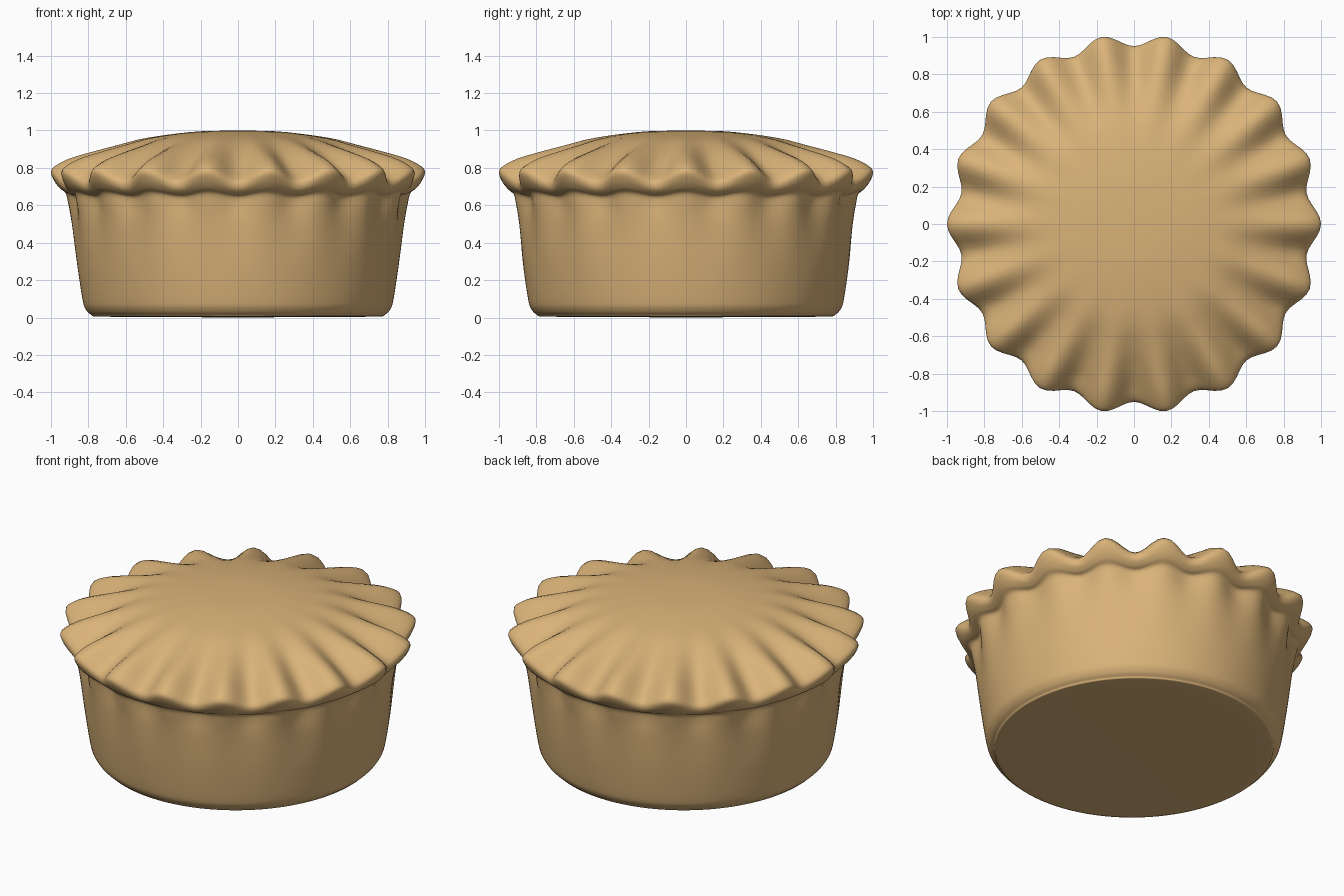
import bpy, bmesh, math

if "Cube" in bpy.data.objects:
    bpy.data.objects.remove(bpy.data.objects["Cube"])

LOBES, SEG, STEPS = 18, 180, 4

# Profile points: (peak radius, peak z, valley radius, valley z), bottom to top
PROFILE = [
    (0.40, 0.003, 0.40, 0.003),
    (0.74, 0.005, 0.74, 0.005),
    (0.785, 0.015, 0.785, 0.015),
    (0.815, 0.045, 0.815, 0.045),
    (0.832, 0.10, 0.832, 0.10),
    (0.862, 0.30, 0.860, 0.30),
    (0.888, 0.50, 0.874, 0.50),
    (0.908, 0.61, 0.872, 0.60),
    (0.922, 0.665, 0.878, 0.645),
    (0.955, 0.693, 0.905, 0.660),
    (0.985, 0.735, 0.932, 0.685),
    (1.000, 0.780, 0.935, 0.718),
    (0.975, 0.812, 0.910, 0.745),
    (0.900, 0.850, 0.850, 0.780),
    (0.790, 0.883, 0.760, 0.835),
    (0.650, 0.920, 0.640, 0.900),
    (0.490, 0.960, 0.490, 0.957),
    (0.250, 0.992, 0.250, 0.992),
    (0.080, 0.999, 0.080, 0.999),
]


def spline(pts, steps):
    """Smooth curve passing through every profile point."""
    out = []
    for i in range(len(pts) - 1):
        a, b = pts[max(i - 1, 0)], pts[i]
        c, d = pts[i + 1], pts[min(i + 2, len(pts) - 1)]
        for s in range(steps):
            t = s / steps
            out.append([0.5 * (2 * q + (r - p) * t + (2 * p - 5 * q + 4 * r - w) * t * t
                               + (3 * q - p - 3 * r + w) * t ** 3)
                        for p, q, r, w in zip(a, b, c, d)])
    return out + [list(pts[-1])]


# Pie: fluted revolution, blending between the peak and valley profiles
bm = bmesh.new()
rings = []
for pr, pz, vr, vz in spline(PROFILE, STEPS):
    ring = []
    for k in range(SEG):
        a = 2 * math.pi * k / SEG
        w = 0.5 + 0.5 * math.cos(LOBES * a)
        r, z = vr + (pr - vr) * w, vz + (pz - vz) * w
        ring.append(bm.verts.new((r * math.cos(a), 1.015 * r * math.sin(a), max(z, 0))))
    rings.append(ring)
for lo, hi in zip(rings, rings[1:]):
    for k in range(SEG):
        n = (k + 1) % SEG
        bm.faces.new((lo[k], lo[n], hi[n], hi[k]))

# Close the base and the top of the dome
for ring, z, flip in ((rings[0], 0.0, True), (rings[-1], 1.0, False)):
    centre = bm.verts.new((0, 0, z))
    for k in range(SEG):
        n = (k + 1) % SEG
        bm.faces.new((ring[n], ring[k], centre) if flip else (ring[k], ring[n], centre))
bm.normal_update()
for f in bm.faces:
    f.smooth = True

mesh = bpy.data.meshes.new("pie_crust")
bm.to_mesh(mesh)
bm.free()
pie = bpy.data.objects.new("pie_crust", mesh)
bpy.context.collection.objects.link(pie)

pastry = bpy.data.materials.new("golden pastry")
pastry.diffuse_color = (0.70, 0.45, 0.19, 1)
pastry.use_nodes = True
pastry.node_tree.nodes["Principled BSDF"].inputs["Base Color"].default_value = pastry.diffuse_color
mesh.materials.append(pastry)
